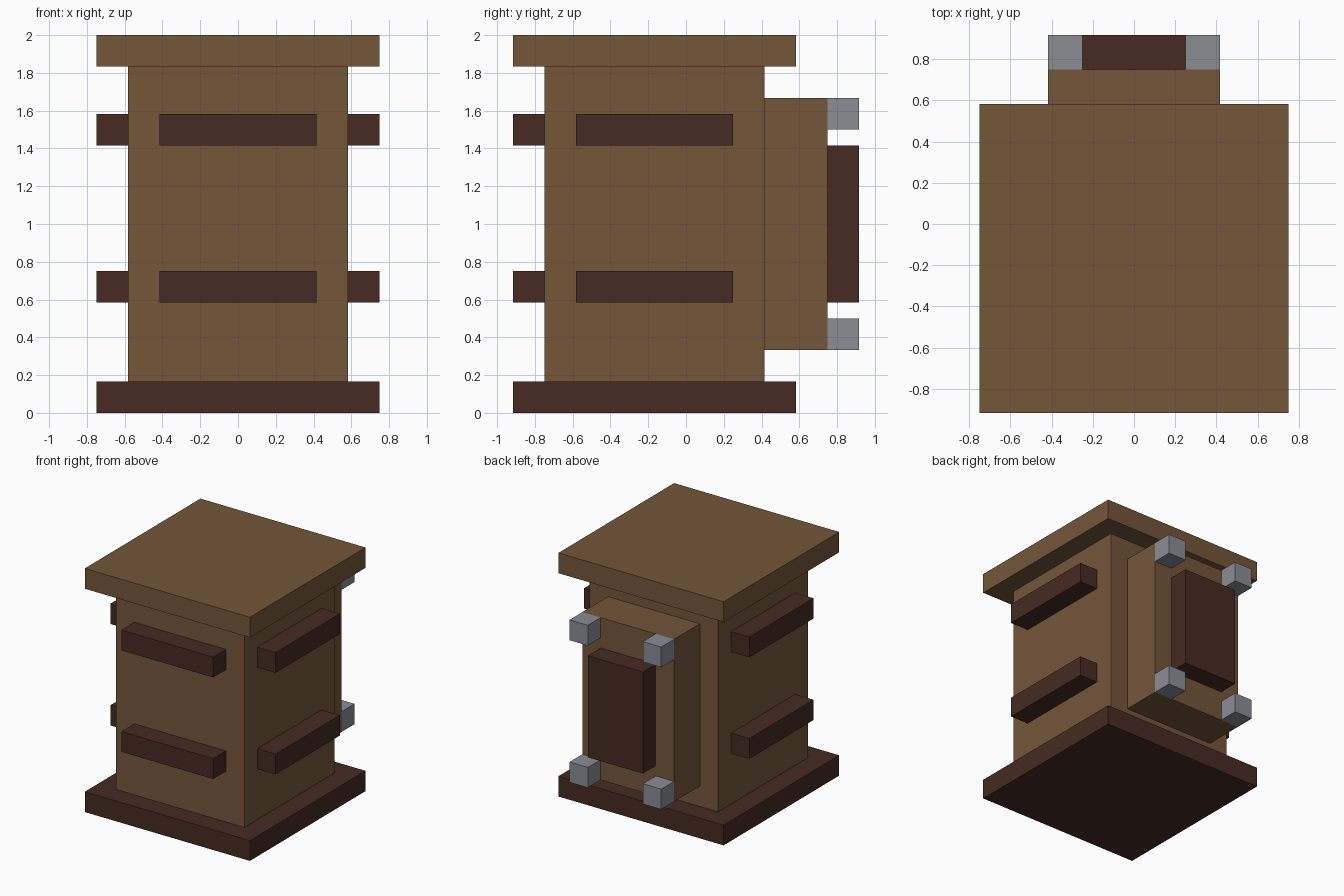
import bpy
import bmesh
from mathutils import Vector

UNIT = 1 / 12  # the whole model sits on this grid

cube = bpy.data.objects.get("Cube")
if cube:
    bpy.data.objects.remove(cube, do_unlink=True)


def make_material(name, rgb):
    mat = bpy.data.materials.new(name)
    mat.use_nodes = True
    colour = (*rgb, 1)
    mat.diffuse_color = colour
    bsdf = next(n for n in mat.node_tree.nodes if n.type == "BSDF_PRINCIPLED")
    bsdf.inputs["Base Color"].default_value = colour
    return mat


wood = make_material("light wood", (0.174, 0.093, 0.042))
dark_wood = make_material("dark wood", (0.061, 0.024, 0.016))
metal = make_material("grey metal", (0.258, 0.266, 0.301))


def box(name, low, high, mat):
    """Box between two opposite corners given in grid units."""
    low, high = Vector(low) * UNIT, Vector(high) * UNIT
    bm = bmesh.new()
    bmesh.ops.create_cube(bm, size=1)
    bmesh.ops.scale(bm, vec=high - low, verts=bm.verts)
    mesh = bpy.data.meshes.new(name)
    bm.to_mesh(mesh)
    bm.free()
    mesh.materials.append(mat)
    obj = bpy.data.objects.new(name, mesh)
    obj.location = (low + high) / 2
    bpy.context.collection.objects.link(obj)
    return obj


# Main column with its base and lid
box("base_slab", (-9, -11, 0), (9, 7, 2), dark_wood)
box("column", (-7, -9, 2), (7, 5, 22), wood)
box("lid_slab", (-9, -11, 22), (9, 7, 24), wood)

# Two rows of rails on the front and both sides
for row, z in (("lower", 7), ("upper", 17)):
    box(f"{row}_front_rail", (-5, -11, z), (5, -9, z + 2), dark_wood)
    for side, x in (("right", -9), ("left", 7)):
        box(f"{row}_{side}_rail", (x, -7, z), (x + 2, 3, z + 2), dark_wood)

# Back housing with a raised panel and four corner studs
box("back_housing", (-5, 5, 4), (5, 9, 20), wood)
box("back_panel", (-3, 9, 7), (3, 11, 17), dark_wood)
for row, z in (("lower", 4), ("upper", 18)):
    for side, x in (("right", -5), ("left", 3)):
        box(f"{row}_{side}_stud", (x, 9, z), (x + 2, 11, z + 2), metal)
